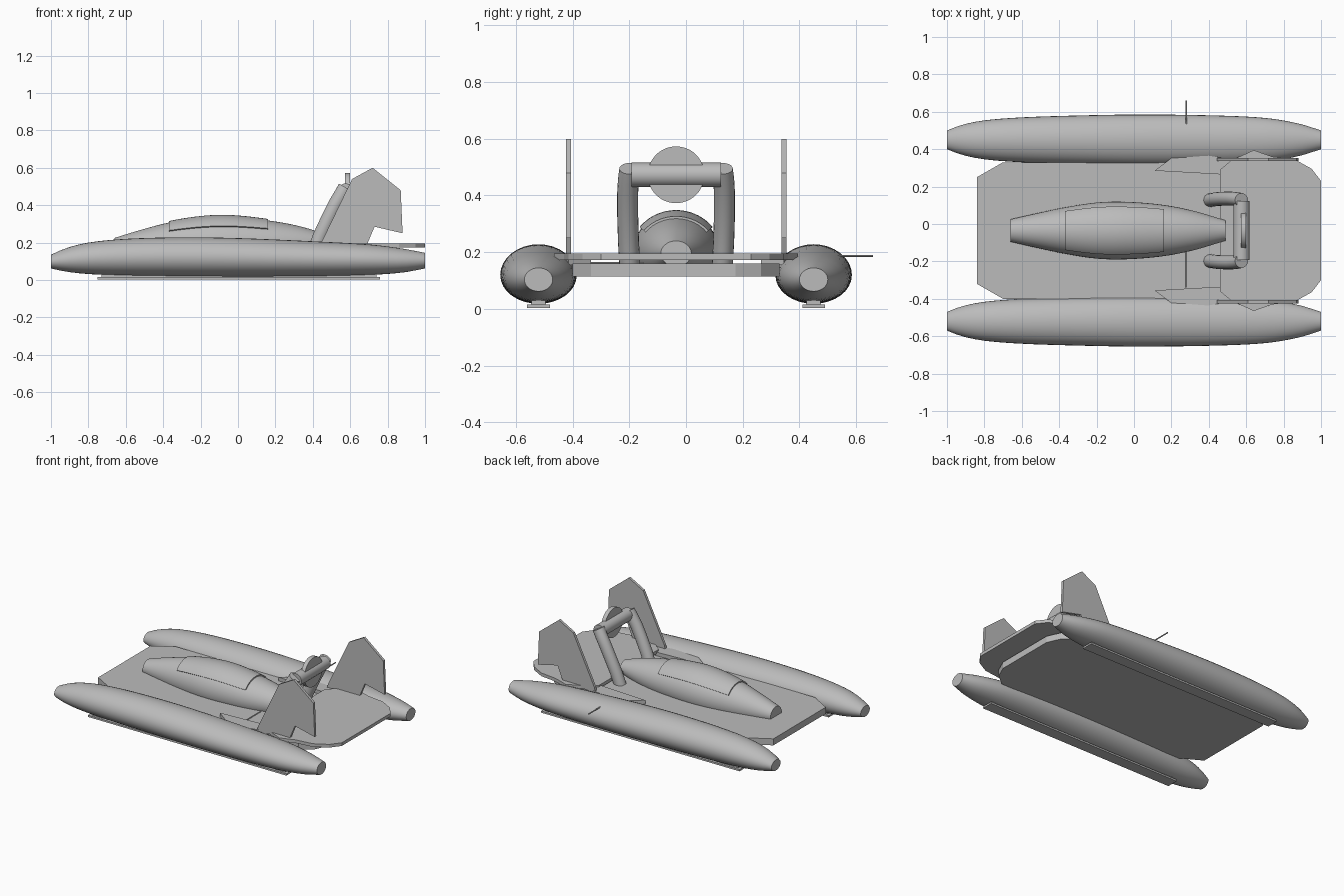
import bpy, bmesh, math
from mathutils import Vector

cube = bpy.data.objects.get("Cube")
if cube:
    bpy.data.objects.remove(cube, do_unlink=True)

MID = -0.035  # centre line of the craft

grey = bpy.data.materials.new("plain grey")
grey.use_nodes = True
grey.diffuse_color = (0.5, 0.5, 0.5, 1)
grey.node_tree.nodes["Principled BSDF"].inputs["Base Color"].default_value = (0.5, 0.5, 0.5, 1)


def finish(name, bm, smooth=True):
    bmesh.ops.recalc_face_normals(bm, faces=bm.faces[:])
    mesh = bpy.data.meshes.new(name)
    bm.to_mesh(mesh)
    bm.free()
    mesh.materials.append(grey)
    ob = bpy.data.objects.new(name, mesh)
    bpy.context.collection.objects.link(ob)
    if smooth:
        bpy.ops.object.select_all(action='DESELECT')
        ob.select_set(True)
        bpy.context.view_layer.objects.active = ob
        bpy.ops.object.shade_smooth_by_angle(angle=math.radians(35))
    return ob


def skin(name, rings, closed=True):
    """Join equal rings of points into a capped tube."""
    bm = bmesh.new()
    rows = [[bm.verts.new(p) for p in r] for r in rings]
    n = len(rows[0])
    for a, b in zip(rows, rows[1:]):
        for i in range(n):
            j = (i + 1) % n
            bm.faces.new((a[i], a[j], b[j], b[i]))
    bm.faces.new(rows[0])
    bm.faces.new(rows[-1])
    return finish(name, bm)


def plate(name, outline, base, depth):
    """Extrude an outline of 3D points (made by base) along depth."""
    bm = bmesh.new()
    face = bm.faces.new([bm.verts.new(base(u, v)) for u, v in outline])
    out = bmesh.ops.extrude_face_region(bm, geom=[face])
    verts = [g for g in out["geom"] if isinstance(g, bmesh.types.BMVert)]
    bmesh.ops.translate(bm, verts=verts, vec=depth)
    return finish(name, bm, False)


def flat(name, outline, z0, z1):
    return plate(name, outline, lambda x, y: (x, y, z0), (0, 0, z1 - z0))


def mirrored(half):
    """Complete a half outline given as (x, distance from centre line)."""
    return [(x, MID + d) for x, d in half] + [(x, MID - d) for x, d in reversed(half)]


def rod(name, p, q, r, sides=24):
    p, q = Vector(p), Vector(q)
    axis = (q - p).to_track_quat('Z', 'Y')
    circle = [axis @ Vector((r * math.cos(t), r * math.sin(t), 0))
              for t in (2 * math.pi * i / sides for i in range(sides))]
    return skin(name, [[p + c for c in circle], [q + c for c in circle]])


def smooth_at(stations, x):
    """Cubic interpolation of station values along x."""
    n = len(stations)
    k = max(i for i in range(n - 1) if stations[i][0] <= x + 1e-6)
    a, b = stations[k], stations[k + 1]
    before, after = stations[max(k - 1, 0)], stations[min(k + 2, n - 1)]
    h = b[0] - a[0]
    t = min(max((x - a[0]) / h, 0), 1)
    vals = []
    for i in range(1, len(a)):
        ma = (b[i] - before[i]) / (b[0] - before[0]) * h
        mb = (after[i] - a[i]) / (after[0] - a[0]) * h
        vals.append((2*t**3 - 3*t*t + 1) * a[i] + (t**3 - 2*t*t + t) * ma
                    + (3*t*t - 2*t**3) * b[i] + (t**3 - t*t) * mb)
    return vals


def span(a, b, n):
    return [a + (b - a) * i / n for i in range(n + 1)]


# Floats: x, half width, bottom, top
FLOAT = [(-1, .05, .062, .135), (-.92, .08, .045, .17), (-.8, .104, .032, .2),
         (-.6, .12, .024, .22), (-.3, .13, .02, .228), (0, .135, .018, .224),
         (.4, .131, .02, .207), (.7, .117, .027, .19), (.88, .087, .04, .168), (1, .05, .062, .145)]
for side, label in ((1, "left"), (-1, "right")):
    yc = MID + side * 0.485
    rings = []
    for x in span(-1, 1, 40):
        w, lo, hi = smooth_at(FLOAT, x)
        rings.append([(x, yc + w * math.cos(t), (lo + hi) / 2 + (hi - lo) / 2 * math.sin(t))
                      for t in (2 * math.pi * i / 32 for i in range(32))])
    skin(label + "_float", rings)
    flat(label + "_runner", [(-.75, yc - .04), (.76, yc - .04), (.76, yc + .04), (-.75, yc + .04)], .004, .016)
    flat(label + "_runner_web", [(-.73, yc - .025), (.74, yc - .025), (.74, yc + .025), (-.73, yc + .025)], .014, .035)

# Deck and tail platform
flat("deck", mirrored([(-.84, .285), (-.7, .365), (.74, .365), (.82, .3), (.86, .21)]), .115, .16)
flat("tail_platform", mirrored([(.46, .325), (.52, .375), (.64, .43), (.74, .395),
                                (.86, .38), (.95, .33), (1, .265)]), .173, .195)

# Cockpit body: x, half width, axis height, height above axis
BODY = [(-.66, .06, .172, .053), (-.52, .092, .178, .09), (-.37, .124, .185, .122), (-.2, .15, .192, .142),
        (-.05, .154, .195, .145), (.15, .138, .195, .125), (.32, .105, .195, .095), (.49, .054, .195, .045)]


def body_point(x, t, grow=0.0):
    w, zc, h = smooth_at(BODY, x)
    return (x, MID + (w + grow) * math.cos(t), max(zc + (h + grow) * math.sin(t), .14))


skin("cockpit_body", [[body_point(x, 2 * math.pi * i / 40) for i in range(40)]
                      for x in span(-.66, .49, 30)])

# Canopy: raised shell following the body
arc = span(math.radians(38), math.radians(142), 18)
skin("canopy", [[body_point(x, t, .008) for t in arc] + [body_point(x, t, -.01) for t in reversed(arc)]
                for x in span(-.37, .16, 18)])

# Fins and strakes
FIN = [(.44, .17), (.45, .21), (.61, .54), (.72, .6), (.87, .48), (.88, .25), (.73, .285), (.69, .19)]
STRAKE = [(.11, .32), (.21, .395), (.4, .4), (.52, .38), (.47, .3)]
for side, label in ((1, "left"), (-1, "right")):
    y = MID + side * .38
    plate(label + "_fin", FIN, lambda u, v: (u, y - .009, v), (0, .018, 0))
    flat(label + "_strake", [(u, MID + side * v) for u, v in STRAKE], .155, .185)

    # Curved engine strut
    path = [(.41, .15), (.44, .235), (.485, .33), (.525, .41), (.555, .46), (.575, .495)]
    rings = []
    for i, (x, z) in enumerate(path):
        a, b = path[max(i - 1, 0)], path[min(i + 1, len(path) - 1)]
        d = Vector((b[0] - a[0], b[1] - a[1])).normalized()
        yc = MID + side * (.163 + .008 * math.sin(math.pi * i / 5))
        rings.append([(x + .04 * d.y * math.cos(t), yc + .037 * math.sin(t), z - .04 * d.x * math.cos(t))
                      for t in (2 * math.pi * k / 20 for k in range(20))])
    skin(label + "_engine_strut", rings)

# Engine cross tube, thrust disc and thin rods
rod("engine_cross_tube", (.575, MID - .158, .473), (.575, MID + .158, .473), .043)
rod("thrust_disc", (.572, MID, .473), (.6, MID, .473), .1, 48)
rod("side_probe", (.28, .5, .187), (.28, .66, .187), .004, 8)
rod("deck_rod", (.28, -.34, .162), (.28, -.15, .162), .004, 8)
